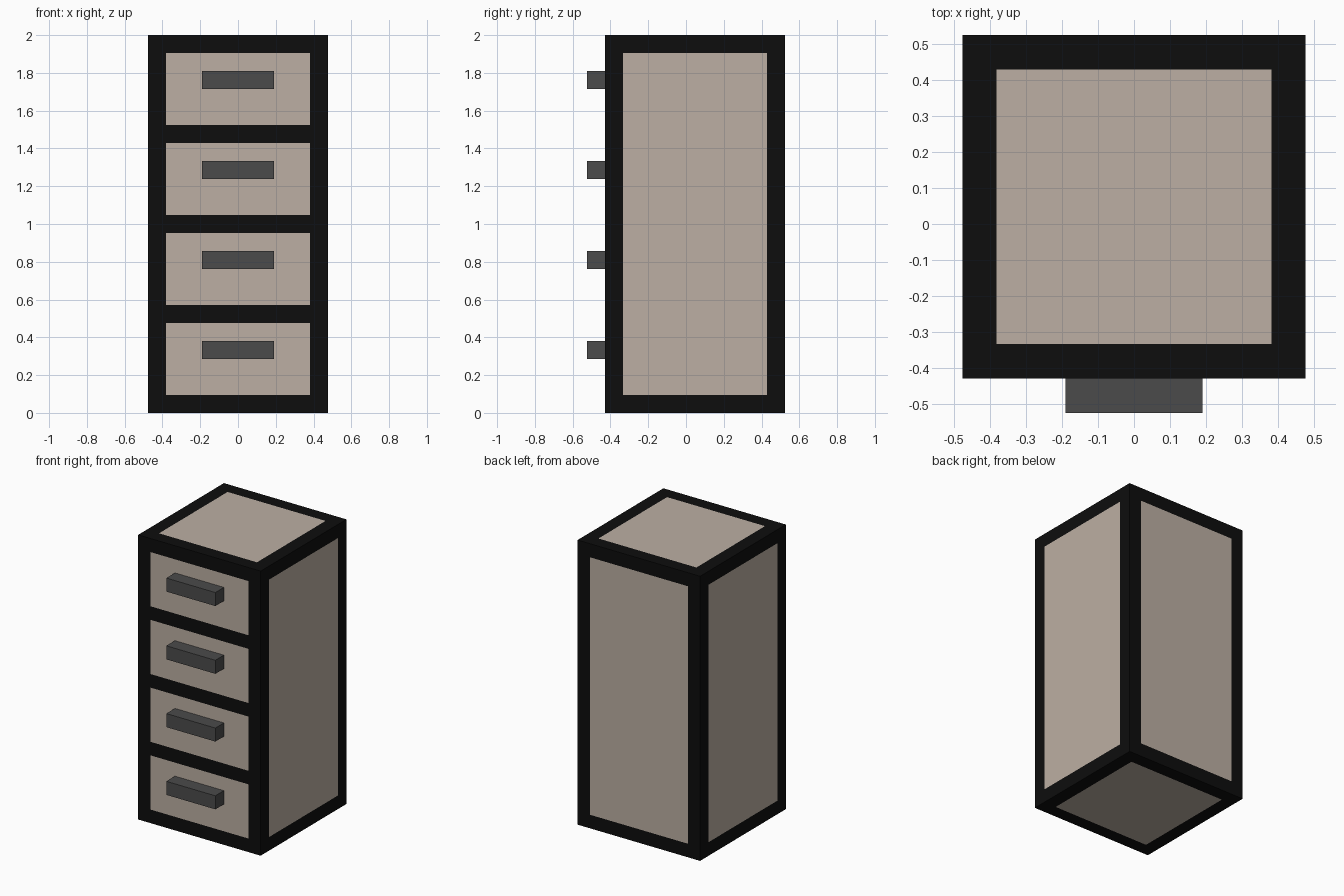
import bpy, bmesh
from mathutils import Vector

if "Cube" in bpy.data.objects:
    bpy.data.objects.remove(bpy.data.objects["Cube"])

U = 2 / 21                       # module: cabinet is 10 x 10 x 21 units, handles 1 deep
Y_FRONT, Y_BACK = -4.5 * U, 5.5 * U


def material(name, rgb):
    m = bpy.data.materials.new(name)
    m.diffuse_color = (*rgb, 1)
    m.use_nodes = True
    m.node_tree.nodes["Principled BSDF"].inputs["Base Color"].default_value = m.diffuse_color
    return m


black = material("black frame", (0.004, 0.004, 0.004))
beige = material("beige panel", (0.503, 0.429, 0.366))
grey = material("grey handle", (0.07, 0.07, 0.07))


def box(bm, lo, hi):
    verts = bmesh.ops.create_cube(bm, size=1)["verts"]
    for v in verts:
        v.co = Vector([h if c > 0 else l for c, l, h in zip(v.co, lo, hi)])


def finish(name, bm, mats):
    bmesh.ops.recalc_face_normals(bm, faces=bm.faces)
    mesh = bpy.data.meshes.new(name)
    bm.to_mesh(mesh)
    bm.free()
    for m in mats:
        mesh.materials.append(m)
    obj = bpy.data.objects.new(name, mesh)
    bpy.context.collection.objects.link(obj)
    return obj


# cabinet: every side is a black border with a flush inset panel
bm = bmesh.new()
box(bm, (-5 * U, Y_FRONT, 0), (5 * U, Y_BACK, 21 * U))
bm.normal_update()
panels = list(bm.faces)
bmesh.ops.inset_individual(bm, faces=panels, thickness=U, use_even_offset=True)
for f in panels:
    f.material_index = 1

# front panel: cut into four drawer fronts separated by black rails
bm.normal_update()
front = [f for f in panels if f.normal.y < -0.9]
for rail in (5, 10, 15):
    for z in (rail * U, (rail + 1) * U):
        strips = [f for f in bm.faces if f.material_index == 1 and f.normal.y < -0.9]
        geom = set(strips)
        for f in strips:
            geom.update(f.edges, f.verts)
        bmesh.ops.bisect_plane(bm, geom=list(geom), plane_co=(0, 0, z), plane_no=(0, 0, 1))
        bm.normal_update()
for f in bm.faces:
    if f.material_index == 1 and f.normal.y < -0.9:
        if f.calc_center_median().z / U % 5 < 1:
            f.material_index = 0
finish("cabinet", bm, [black, beige])

# drawer handles
for i in range(4):
    bm = bmesh.new()
    z = (3 + 5 * i) * U
    box(bm, (-2 * U, Y_FRONT - U, z), (2 * U, Y_FRONT, z + U))
    finish(f"drawer_handle_{i + 1}", bm, [grey])
